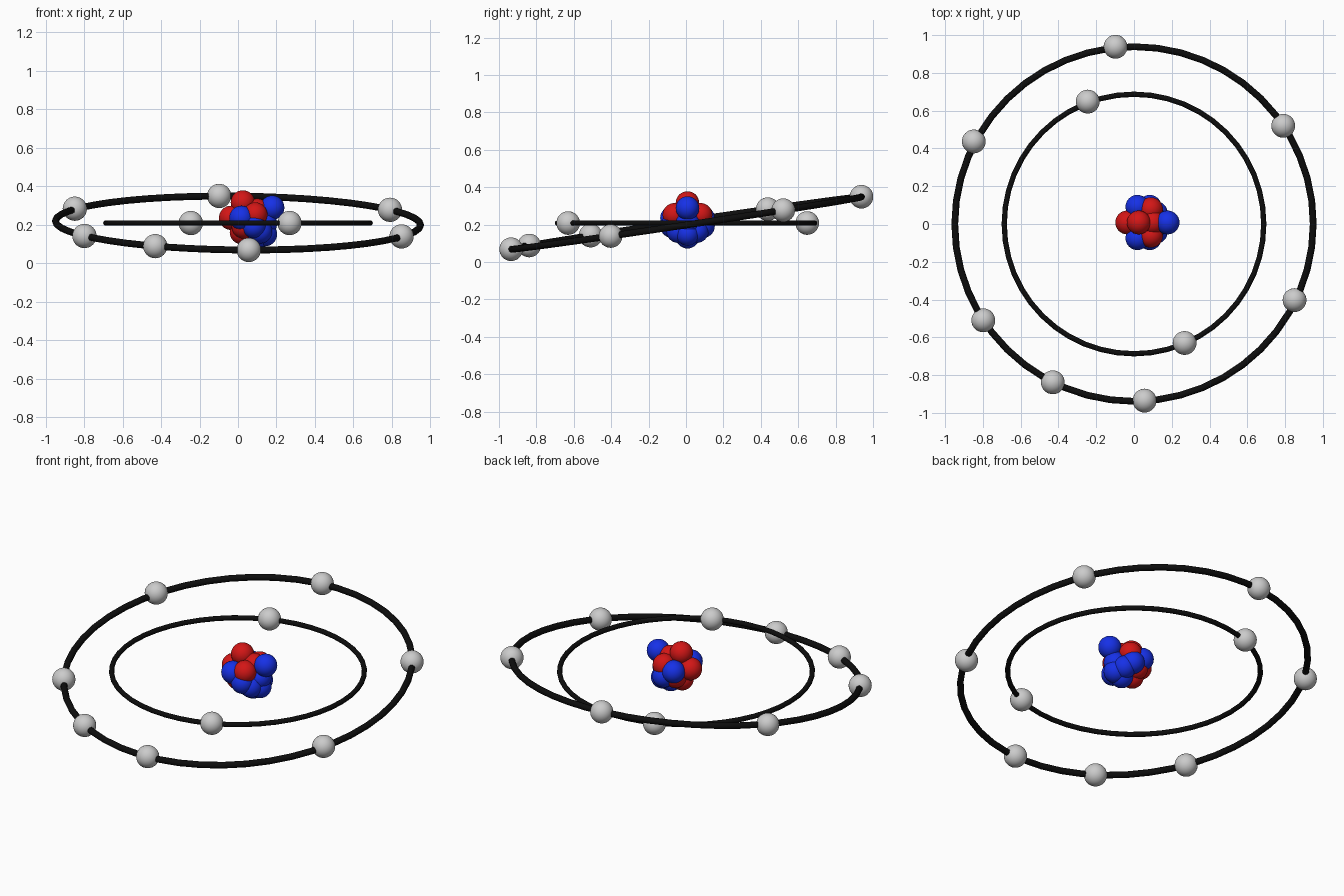
import bpy, math
from mathutils import Vector

if "Cube" in bpy.data.objects:
    bpy.data.objects.remove(bpy.data.objects["Cube"])

CENTRE_Z = 0.208
BALL_R = 0.063
SLOPE_X, SLOPE_Y = -0.011, 0.149   # tilt of the outer orbit plane


def material(name, rgb):
    m = bpy.data.materials.new(name)
    m.diffuse_color = (*rgb, 1)
    m.use_nodes = True
    m.node_tree.nodes["Principled BSDF"].inputs["Base Color"].default_value = m.diffuse_color
    return m


black = material("orbit_black", (0.004, 0.004, 0.004))
red = material("proton_red", (0.65, 0.008, 0.008))
blue = material("neutron_blue", (0.008, 0.03, 0.8))


def finish(name, mat=None):
    ob = bpy.context.object
    ob.name = name
    if mat:
        ob.data.materials.append(mat)
    bpy.ops.object.shade_smooth()
    return ob


def ball(name, loc, mat=None):
    bpy.ops.mesh.primitive_uv_sphere_add(segments=32, ring_count=16,
                                         radius=BALL_R, location=loc)
    return finish(name, mat)


def orbit(name, radius, tube, normal):
    bpy.ops.mesh.primitive_torus_add(major_radius=radius, minor_radius=tube,
                                     major_segments=48, minor_segments=12,
                                     location=(0, 0, CENTRE_Z))
    ob = finish(name, black)
    ob.rotation_mode = 'QUATERNION'
    ob.rotation_quaternion = Vector((0, 0, 1)).rotation_difference(normal)


# Orbits: level inner ring, tilted outer ring
orbit("inner_orbit", 0.687, 0.014, Vector((0, 0, 1)))
orbit("outer_orbit", 0.949, 0.018, Vector((-SLOPE_X, -SLOPE_Y, 1)).normalized())

# Electrons on both orbits
for x, y in [(-0.245, 0.648), (0.268, -0.63)]:
    ball("inner_electron", (x, y, CENTRE_Z))
for x, y in [(-0.098, 0.938), (0.79, 0.52), (0.85, -0.403), (0.056, -0.935),
             (-0.43, -0.838), (-0.798, -0.51), (-0.848, 0.437)]:
    ball("outer_electron", (x, y, CENTRE_Z + SLOPE_X * x + SLOPE_Y * y))

# Nucleus: middle layer of nucleons (x, z)
for x, z, mat in [(0.025, 0.315, red), (-0.036, 0.235, red), (0.02, 0.16, red),
                  (0.10, 0.272, red), (0.06, 0.22, red), (0.178, 0.288, blue),
                  (0.14, 0.15, blue), (0.095, 0.135, blue), (0.14, 0.205, blue)]:
    ball("proton" if mat is red else "neutron", (x, 0.008, z), mat)

# Nucleus: matching front and back layers
for side in (-1, 1):
    for x, d, z, mat in [(0.018, 0.083, 0.235, blue), (0.083, 0.083, 0.192, blue),
                         (0.09, 0.07, 0.252, red), (0.03, 0.05, 0.19, red),
                         (0.115, 0.05, 0.165, blue)]:
        ball("proton" if mat is red else "neutron", (x, 0.008 + side * d, z), mat)
